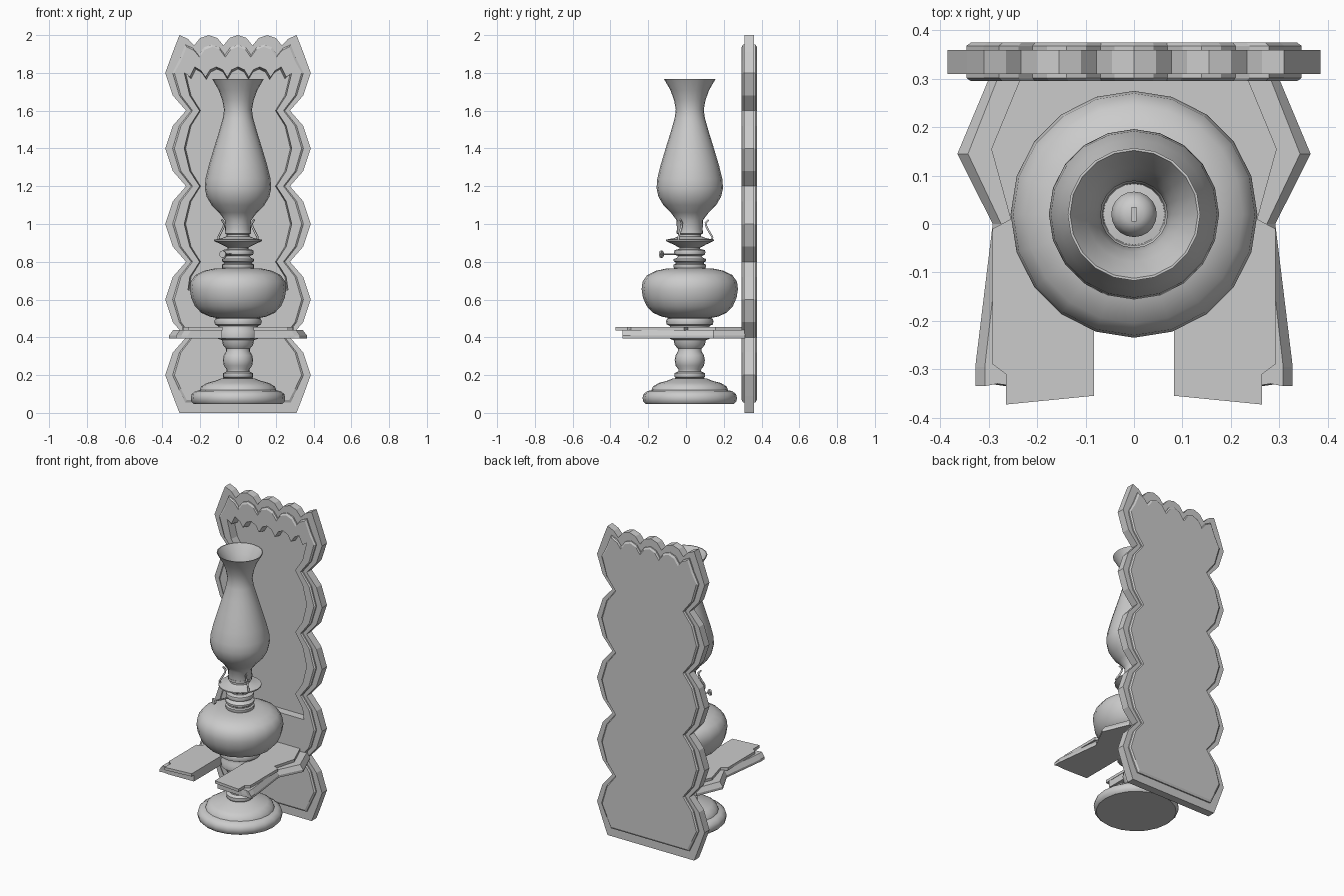
import bpy, bmesh, math
from mathutils import Vector

if "Cube" in bpy.data.objects:
    bpy.data.objects.remove(bpy.data.objects["Cube"])

AXIS_Y = 0.02   # lamp axis


def finish(name, bm, smooth=False):
    bmesh.ops.recalc_face_normals(bm, faces=bm.faces)
    me = bpy.data.meshes.new(name)
    bm.to_mesh(me)
    bm.free()
    ob = bpy.data.objects.new(name, me)
    bpy.context.collection.objects.link(ob)
    if smooth:
        bpy.ops.object.select_all(action='DESELECT')
        ob.select_set(True)
        bpy.context.view_layer.objects.active = ob
        bpy.ops.object.shade_smooth_by_angle(angle=math.radians(40))
    return ob


def loft(name, loops):
    """Solid through matching point loops, capped at both ends."""
    bm = bmesh.new()
    rings = [[bm.verts.new(p) for p in lp] for lp in loops]
    n = len(rings[0])
    for a, b in zip(rings, rings[1:]):
        for i in range(n):
            j = (i + 1) % n
            bm.faces.new((a[i], a[j], b[j], b[i]))
    bm.faces.new(rings[0])
    bm.faces.new(rings[-1])
    return finish(name, bm)


def lathe(name, profile, steps=20, closed=False):
    bm = bmesh.new()
    rings = [[bm.verts.new((r * math.sin(2 * math.pi * i / steps),
                            AXIS_Y + r * math.cos(2 * math.pi * i / steps), z))
              for i in range(steps)] for r, z in profile]
    pairs = list(zip(rings, rings[1:]))
    if closed:
        pairs.append((rings[-1], rings[0]))
    for a, b in pairs:
        for i in range(steps):
            j = (i + 1) % steps
            bm.faces.new((a[i], a[j], b[j], b[i]))
    if not closed:
        bm.faces.new(rings[0])
        bm.faces.new(rings[-1])
    return finish(name, bm, True)


def tube(name, pts, radius):
    cu = bpy.data.curves.new(name, 'CURVE')
    cu.dimensions = '3D'
    cu.bevel_depth = radius
    cu.bevel_resolution = 1
    cu.use_fill_caps = True
    sp = cu.splines.new('POLY')
    sp.points.add(len(pts) - 1)
    for p, co in zip(sp.points, pts):
        p.co = (*co, 1)
    ob = bpy.data.objects.new(name, cu)
    bpy.context.collection.objects.link(ob)
    return ob


def mirrored(half):
    return half + [(-x, v) for x, v in reversed(half) if abs(x) > 1e-6]


# Scalloped board outline: right half, bottom to top centre
def board_half():
    pts = [(0.31, 0.0), (0.345, 0.09), (0.385, 0.2), (0.345, 0.32)]
    for k in range(1, 5):
        z = 0.4 * k
        pts += [(0.275, z), (0.345, z + 0.08), (0.385, z + 0.2)]
        if k < 4:
            pts.append((0.345, z + 0.32))
    pts += [(0.345, 1.91), (0.31, 2.0), (0.265, 1.98), (0.233, 1.945)]
    for c in (0.155, 0.0):
        for dx, z in ((0.045, 1.985), (0, 2.0), (-0.045, 1.985), (-0.078, 1.945)):
            if c + dx >= 0:
                pts.append((c + dx, z))
    return pts


def shrink(pts, k, top, bottom):
    out = []
    for x, z in pts:
        t = min(1, max(0, (z - 1.8) / 0.14))
        b = min(1, max(0, (0.2 - z) / 0.2))
        out.append((x * k, z - t * top + b * bottom))
    return out


def at_y(half, y):
    return [(x, y, z) for x, z in mirrored(half)]


half = board_half()
slab = loft("backboard", [at_y(half, 0.31), at_y(half, 0.36)])
big, small = shrink(half, 0.9, 0.05, 0.055), shrink(half, 0.875, 0.062, 0.068)
frame = loft("front_frame", [at_y(big, 0.311), at_y(big, 0.302), at_y(small, 0.295)])
loft("back_panel", [at_y(big, 0.359), at_y(big, 0.368), at_y(small, 0.375)])

# Recess cut into the front of the board
def recess(k, top):
    return [(0.345 * k + 0.01, 0.65)] + [p for p in shrink(half, k, top, 0) if p[1] > 0.65]


cutter = loft("recess_cutter", [at_y(recess(0.745, 0.165), 0.28),
                                at_y(recess(0.72, 0.18), 0.348)])
cutter.hide_render = True
cutter.hide_viewport = True
for ob in (slab, frame):
    m = ob.modifiers.new("recess", 'BOOLEAN')
    m.operation = 'DIFFERENCE'
    m.solver = 'EXACT'
    m.object = cutter


# Two-layer slotted shelf carrying the lamp
def at_z(pts, z, k=1.0):
    return [(x * k if x * x > 0.03 else x, y, z) for x, y in mirrored(pts)]


upper = [(0.083, 0.10), (0.083, -0.355), (0.265, -0.373), (0.265, -0.31), (0.292, -0.29),
         (0.292, -0.01), (0.255, 0.01), (0.295, 0.155), (0.235, 0.30)]
lower = [(0.085, 0.10), (0.085, -0.33), (0.265, -0.335), (0.3, -0.33), (0.328, -0.335),
         (0.328, -0.295), (0.292, 0.0), (0.365, 0.145), (0.295, 0.312)]
loft("shelf_top", [at_z(upper, 0.437), at_z(upper, 0.455)])
loft("shelf_bracket", [at_z(lower, 0.395), at_z(lower, 0.41), at_z(lower, 0.438, 0.94)])

# Lamp foot and stem
lathe("lamp_foot", [(0.235, 0.048), (0.247, 0.06), (0.25, 0.08), (0.245, 0.1), (0.225, 0.115),
                    (0.203, 0.12), (0.195, 0.14), (0.165, 0.158), (0.12, 0.17), (0.09, 0.182),
                    (0.065, 0.185)])
lathe("lamp_stem", [(0.07, 0.18), (0.08, 0.19), (0.08, 0.21), (0.06, 0.22), (0.06, 0.23),
                    (0.075, 0.25), (0.08, 0.28), (0.075, 0.305), (0.063, 0.325), (0.063, 0.34),
                    (0.08, 0.36), (0.085, 0.385), (0.112, 0.395), (0.115, 0.43), (0.105, 0.445),
                    (0.105, 0.46), (0.122, 0.468), (0.126, 0.485), (0.12, 0.5), (0.1, 0.505)])

# Oil bowl
lathe("oil_bowl", [(0.1, 0.5), (0.15, 0.51), (0.195, 0.53), (0.228, 0.565), (0.248, 0.61),
                   (0.255, 0.655), (0.25, 0.695), (0.225, 0.73), (0.18, 0.752), (0.13, 0.763),
                   (0.08, 0.766)])

# Collar and burner
lathe("burner", [(0.08, 0.76), (0.085, 0.77), (0.085, 0.785), (0.075, 0.79), (0.075, 0.797),
                 (0.085, 0.803), (0.085, 0.815), (0.07, 0.82), (0.062, 0.83), (0.08, 0.838),
                 (0.083, 0.85), (0.08, 0.862), (0.055, 0.868), (0.055, 0.875), (0.09, 0.893),
                 (0.127, 0.91), (0.127, 0.917), (0.085, 0.925), (0.06, 0.935), (0.06, 0.945),
                 (0.07, 0.95), (0.07, 0.965), (0.046, 0.968), (0.047, 1.0), (0.038, 1.025),
                 (0.02, 1.038)])
wick = [(-0.005, -0.015), (0.005, -0.015), (0.005, 0.015), (-0.005, 0.015)]
loft("wick", [[(x, y + AXIS_Y, z) for x, y in wick] for z in (1.02, 1.055)])

# Glass chimney, open at the top
outer = [(0.068, 0.96), (0.07, 1.02), (0.1, 1.06), (0.14, 1.1), (0.166, 1.145), (0.176, 1.19),
         (0.172, 1.24), (0.155, 1.31), (0.128, 1.4), (0.1, 1.49), (0.08, 1.56), (0.074, 1.605),
         (0.083, 1.655), (0.103, 1.71), (0.137, 1.768)]
inner = [(r - 0.005, z) for r, z in reversed(outer)]
lathe("glass_chimney", outer + inner, closed=True)

# Three spring prongs holding the chimney
for i in range(3):
    a = math.radians(90 + 120 * i)
    tube("chimney_prong", [(r * math.cos(a), AXIS_Y + r * math.sin(a), z) for r, z in
                           ((0.115, 0.915), (0.12, 0.93), (0.105, 0.955), (0.088, 0.985),
                            (0.084, 1.005), (0.1, 1.022))], 0.006)

# Wick adjuster: rod and disc knob
d = Vector((-0.08, -0.15, 0)).normalized()
start, end = Vector((0, AXIS_Y, 0.84)), Vector((-0.08, -0.13, 0.84))
tube("knob_rod", [start, end], 0.004)
bpy.ops.mesh.primitive_cylinder_add(vertices=12, radius=0.019, depth=0.01, location=end,
                                    rotation=d.to_track_quat('Z', 'Y').to_euler())
bpy.context.object.name = "wick_knob"
